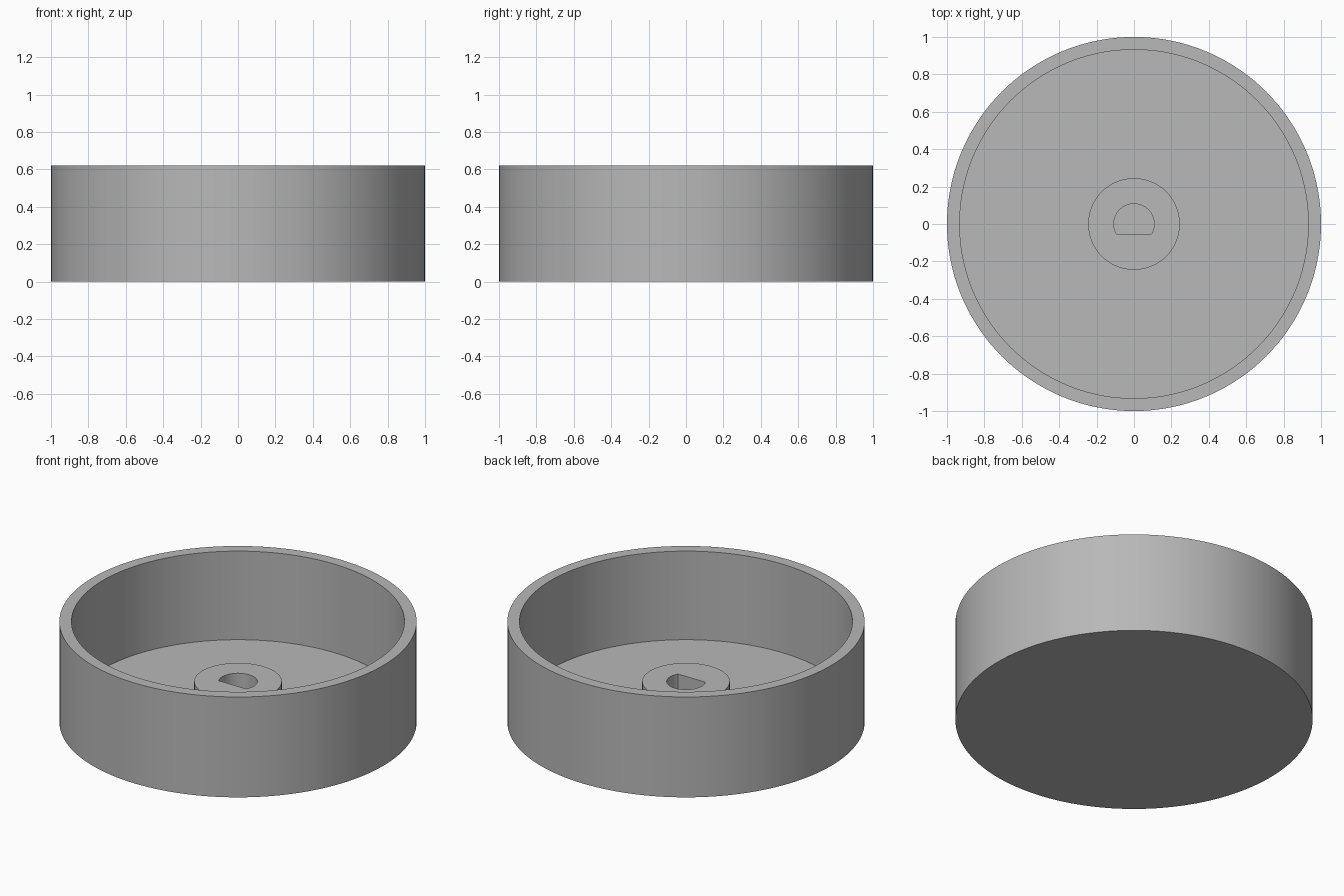
import bpy, bmesh, math

if "Cube" in bpy.data.objects:
    bpy.data.objects.remove(bpy.data.objects["Cube"], do_unlink=True)

SEGMENTS = 144
RIM_Z, FLOOR_Z, HUB_Z = 0.62, 0.073, 0.25
OUTER_R, INNER_R, HUB_R, BORE_R = 1.0, 0.932, 0.245, 0.108

grey = bpy.data.materials.new("plain grey")
grey.use_nodes = True
colour = (0.48, 0.48, 0.48, 1)
grey.diffuse_color = colour
grey.node_tree.nodes["Principled BSDF"].inputs["Base Color"].default_value = colour


def circle(radius):
    return lambda angle: radius


def d_shape(radius):
    # Circle with a flat on the front side, half a radius from the centre
    def reach(angle):
        s = math.sin(angle)
        return min(radius, -radius / 2 / s) if s < -0.1 else radius
    return reach


def add_rings(name, rings, closed):
    """Bridge a list of (outline, height) rings; closed joins last to first, else both ends are capped."""
    bm = bmesh.new()
    loops = []
    for outline, z in rings:
        angles = [math.tau * i / SEGMENTS for i in range(SEGMENTS)]
        loops.append([bm.verts.new((outline(a) * math.cos(a), outline(a) * math.sin(a), z))
                      for a in angles])
    pairs = list(zip(loops, loops[1:]))
    if closed:
        pairs.append((loops[-1], loops[0]))
    else:
        bm.faces.new(reversed(loops[0]))
        bm.faces.new(loops[-1])
    for low, high in pairs:
        for i in range(SEGMENTS):
            j = (i + 1) % SEGMENTS
            bm.faces.new((low[i], low[j], high[j], high[i]))
    bmesh.ops.recalc_face_normals(bm, faces=bm.faces)
    mesh = bpy.data.meshes.new(name)
    bm.to_mesh(mesh)
    bm.free()
    mesh.materials.append(grey)
    obj = bpy.data.objects.new(name, mesh)
    bpy.context.collection.objects.link(obj)
    bpy.ops.object.select_all(action="DESELECT")
    obj.select_set(True)
    bpy.context.view_layer.objects.active = obj
    bpy.ops.object.shade_smooth_by_angle(angle=math.radians(25))
    return obj


# Round open cup with a thin wall and flat floor
add_rings("cup", [(circle(OUTER_R), 0), (circle(OUTER_R), RIM_Z),
                  (circle(INNER_R), RIM_Z), (circle(INNER_R), FLOOR_Z)], closed=False)

# Central hub with a D-shaped shaft socket
add_rings("shaft_hub", [(circle(HUB_R), FLOOR_Z), (circle(HUB_R), HUB_Z),
                        (d_shape(BORE_R), HUB_Z), (d_shape(BORE_R), FLOOR_Z)], closed=True)
